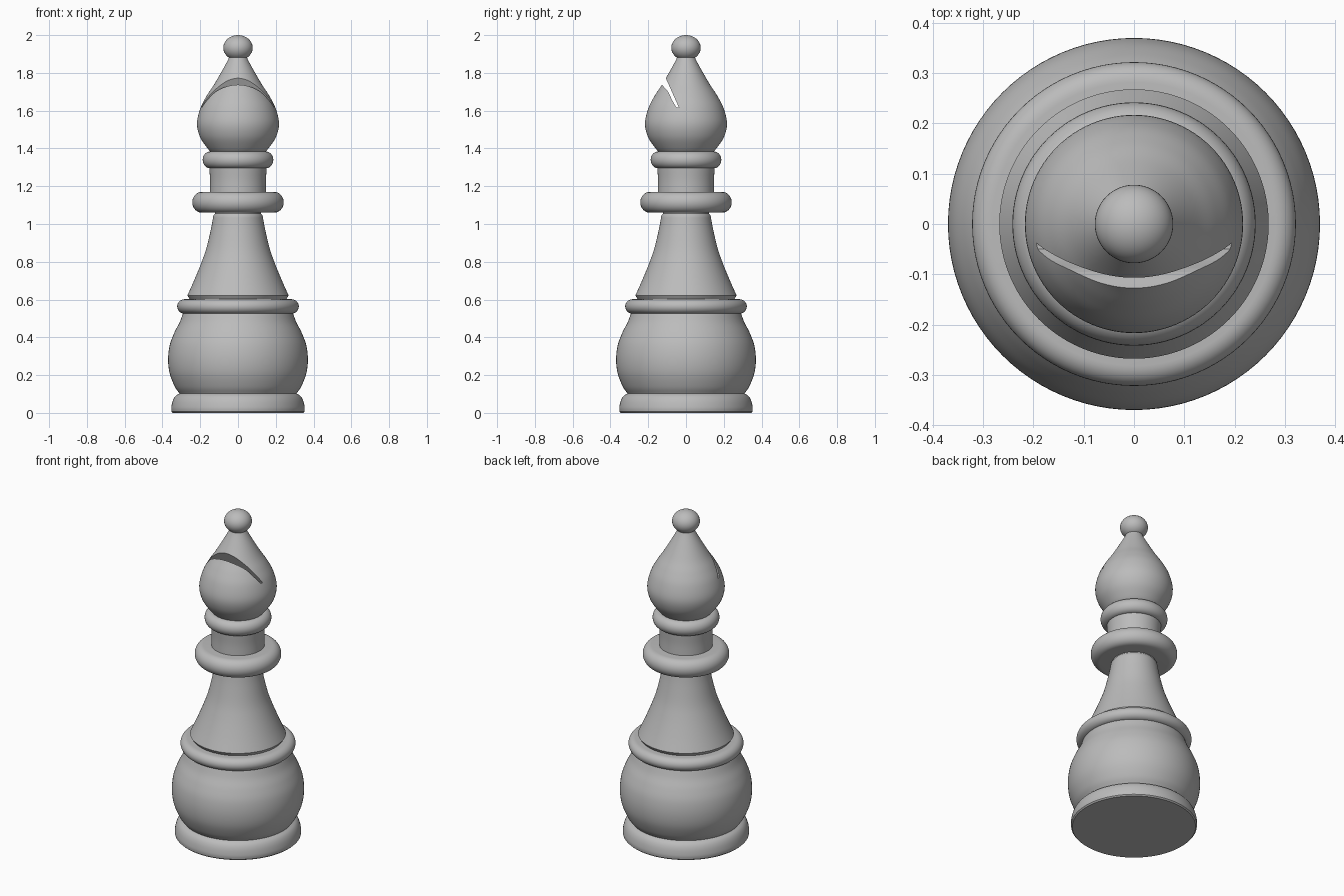
import bpy, bmesh, math
from mathutils import Vector

SEGMENTS = 96

cube = bpy.data.objects.get("Cube")
if cube:
    bpy.data.objects.remove(cube, do_unlink=True)

grey = bpy.data.materials.new("plain_grey")
grey.use_nodes = True
COLOUR = (0.5, 0.5, 0.5, 1)
grey.diffuse_color = COLOUR
grey.node_tree.nodes["Principled BSDF"].inputs["Base Color"].default_value = COLOUR


def make_object(name, bm):
    bmesh.ops.recalc_face_normals(bm, faces=bm.faces)
    mesh = bpy.data.meshes.new(name)
    bm.to_mesh(mesh)
    bm.free()
    mesh.materials.append(grey)
    obj = bpy.data.objects.new(name, mesh)
    bpy.context.collection.objects.link(obj)
    return obj


def shade(obj):
    bpy.ops.object.select_all(action="DESELECT")
    obj.select_set(True)
    bpy.context.view_layer.objects.active = obj
    bpy.ops.object.shade_smooth_by_angle(angle=math.radians(35))


def spline(points, steps=6):
    """Smooth curve passing through all the points."""
    p = [Vector(q) for q in points]
    p = [2 * p[0] - p[1]] + p + [2 * p[-1] - p[-2]]
    out = []
    for a, b, c, d in zip(p, p[1:], p[2:], p[3:]):
        for i in range(steps):
            t = i / steps
            out.append(0.5 * (2 * b + (c - a) * t + (2 * a - 5 * b + 4 * c - d) * t ** 2
                              + (3 * b - a - 3 * c + d) * t ** 3))
    return out + [p[-2]]


def lathe(name, profile):
    """Closed solid turned from (radius, height) points, with flat caps."""
    bm = bmesh.new()
    rings = []
    for r, z in profile:
        angles = [math.tau * i / SEGMENTS for i in range(SEGMENTS)]
        rings.append([bm.verts.new((r * math.cos(a), r * math.sin(a), z)) for a in angles])
    for low, high in zip(rings, rings[1:]):
        for i in range(SEGMENTS):
            j = (i + 1) % SEGMENTS
            bm.faces.new((low[i], low[j], high[j], high[i]))
    bm.faces.new(rings[0][::-1])
    bm.faces.new(rings[-1])
    obj = make_object(name, bm)
    shade(obj)
    return obj


def collar(name, radius, bottom, top, depth):
    """Disc with a rounded rim."""
    mid, half = (bottom + top) / 2, (top - bottom) / 2
    turns = [math.pi * (i / 16 - 0.5) for i in range(17)]
    lathe(name, [(radius - depth + depth * math.cos(a), mid + half * math.sin(a)) for a in turns])


# Foot and rounded body
lathe("foot", [(0.345, 0)] + spline([(0.352, 0.007), (0.353, 0.03), (0.345, 0.065),
                                     (0.33, 0.09), (0.305, 0.106)]))
lathe("belly", spline([(0.308, 0.1), (0.335, 0.14), (0.362, 0.21), (0.37, 0.285),
                       (0.361, 0.36), (0.337, 0.425), (0.309, 0.48), (0.29, 0.53)]))
collar("belly_ring", 0.322, 0.525, 0.602, 0.04)

# Flared stem
lathe("stem", [(0.25, 0.595), (0.262, 0.612)] + spline(
    [(0.268, 0.622), (0.233, 0.7), (0.196, 0.79), (0.168, 0.87), (0.144, 0.97),
     (0.13, 1.045)]) + [(0.122, 1.055), (0.122, 1.07)])

# Collar, neck and neck ring
collar("wide_collar", 0.242, 1.06, 1.17, 0.05)
lathe("neck", spline([(0.149, 1.16), (0.148, 1.23), (0.152, 1.3)]))
collar("neck_ring", 0.187, 1.295, 1.384, 0.04)

# Pointed head
head = lathe("head", spline([(0.132, 1.37), (0.165, 1.405), (0.203, 1.465), (0.217, 1.535),
                             (0.198, 1.616), (0.165, 1.68), (0.127, 1.738), (0.085, 1.81),
                             (0.055, 1.865), (0.042, 1.895)]))

# Curved slit through the front of the head
floor = spline([(-0.18, 1.8), (-0.128, 1.738), (-0.095, 1.7), (-0.073, 1.655), (-0.05, 1.616)], 4)
outline = floor + [Vector((-0.037, 1.616)), Vector((-0.106, 1.77)), Vector((-0.133, 1.83))]
bm = bmesh.new()
side = bm.faces.new([bm.verts.new((-0.4, y, z)) for y, z in outline])
swept = bmesh.ops.extrude_face_region(bm, geom=[side])["geom"]
bmesh.ops.translate(bm, verts=[v for v in swept if isinstance(v, bmesh.types.BMVert)],
                    vec=(0.8, 0, 0))
cutter = make_object("slit_cutter", bm)
cutter.hide_render = True
cut = head.modifiers.new("slit", "BOOLEAN")
cut.operation = "DIFFERENCE"
cut.solver = "EXACT"
cut.object = cutter
bpy.context.view_layer.objects.active = head
bpy.ops.object.modifier_apply(modifier=cut.name)
bpy.data.objects.remove(cutter, do_unlink=True)
shade(head)

# Slightly flattened finial ball
bpy.ops.mesh.primitive_uv_sphere_add(segments=48, ring_count=24, radius=1, location=(0, 0, 1.933))
finial = bpy.context.object
finial.name = "finial"
finial.scale = (0.078, 0.078, 0.067)
finial.data.materials.append(grey)
shade(finial)
